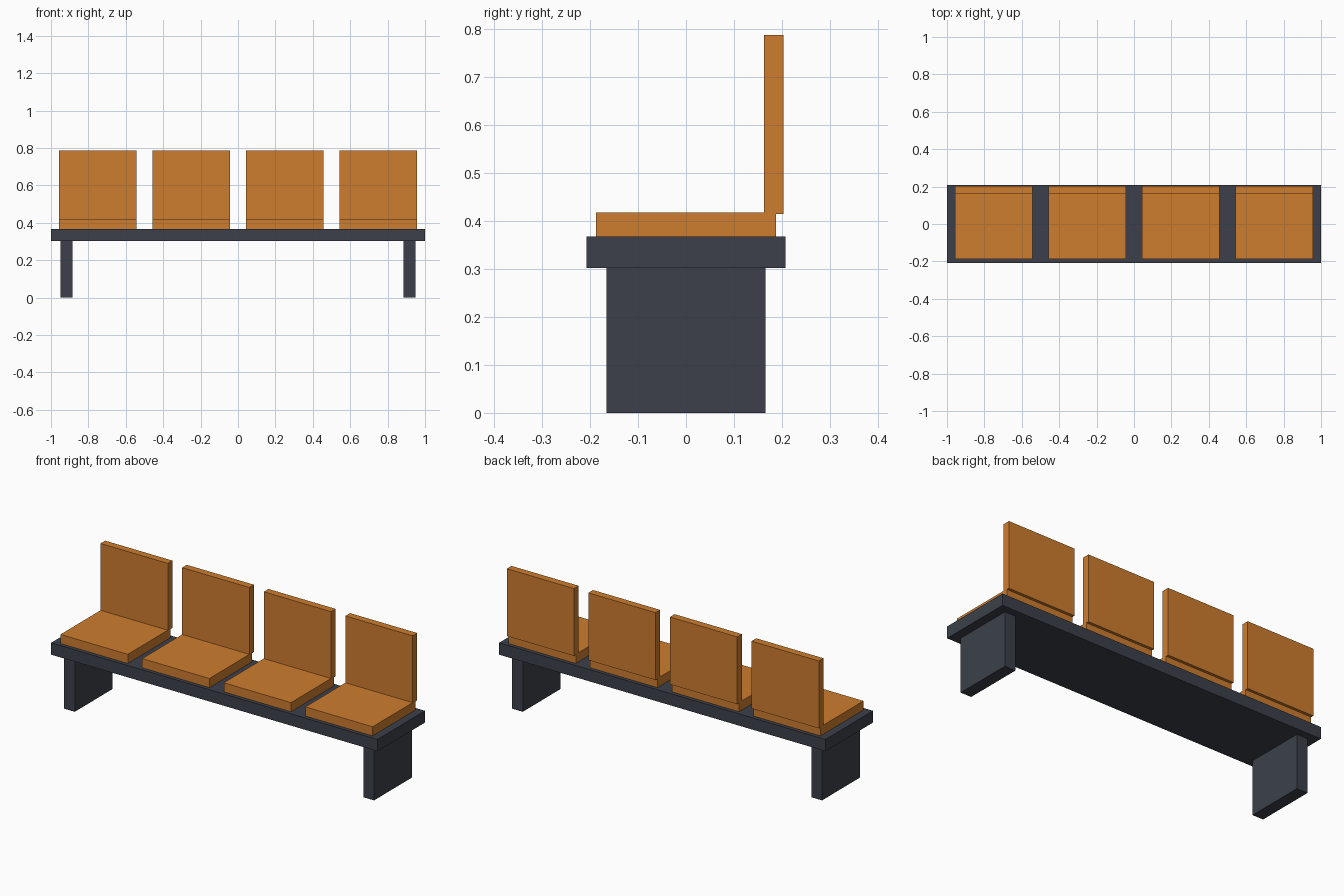
import bpy, bmesh
from mathutils import Vector

if "Cube" in bpy.data.objects:
    bpy.data.objects.remove(bpy.data.objects["Cube"])


def material(name, color):
    m = bpy.data.materials.new(name)
    m.diffuse_color = color
    m.use_nodes = True
    m.node_tree.nodes["Principled BSDF"].inputs["Base Color"].default_value = m.diffuse_color
    return m


orange = material("orange_upholstery", (0.62, 0.205, 0.028, 1))
dark = material("dark_frame", (0.045, 0.051, 0.068, 1))


def box(name, x, y, z, mat):
    """Box from (min, max) ranges on each axis, origin at its centre."""
    ranges = (x, y, z)
    size = Vector([b - a for a, b in ranges])
    bm = bmesh.new()
    bmesh.ops.create_cube(bm, size=1)
    bmesh.ops.scale(bm, vec=size, verts=bm.verts)
    mesh = bpy.data.meshes.new(name)
    bm.to_mesh(mesh)
    bm.free()
    mesh.materials.append(mat)
    obj = bpy.data.objects.new(name, mesh)
    obj.location = [(a + b) / 2 for a, b in ranges]
    bpy.context.collection.objects.link(obj)
    return obj


# Long platform beam
box("platform", (-1, 1), (-0.2075, 0.2075), (0.3015, 0.367), dark)

# Slab legs at both ends
for side, cx in (("left", -0.917), ("right", 0.917)):
    box(f"{side}_leg", (cx - 0.033, cx + 0.033), (-0.166, 0.166), (0, 0.3015), dark)

# Four seats, each a cushion with a backrest overhanging its rear edge
half = 0.206
for i in range(4):
    cx = -0.75 + 0.5 * i
    span = (cx - half, cx + half)
    box(f"seat_cushion_{i + 1}", span, (-0.1875, 0.1875), (0.367, 0.4175), orange)
    box(f"backrest_{i + 1}", span, (0.1625, 0.203), (0.4145, 0.7875), orange)
